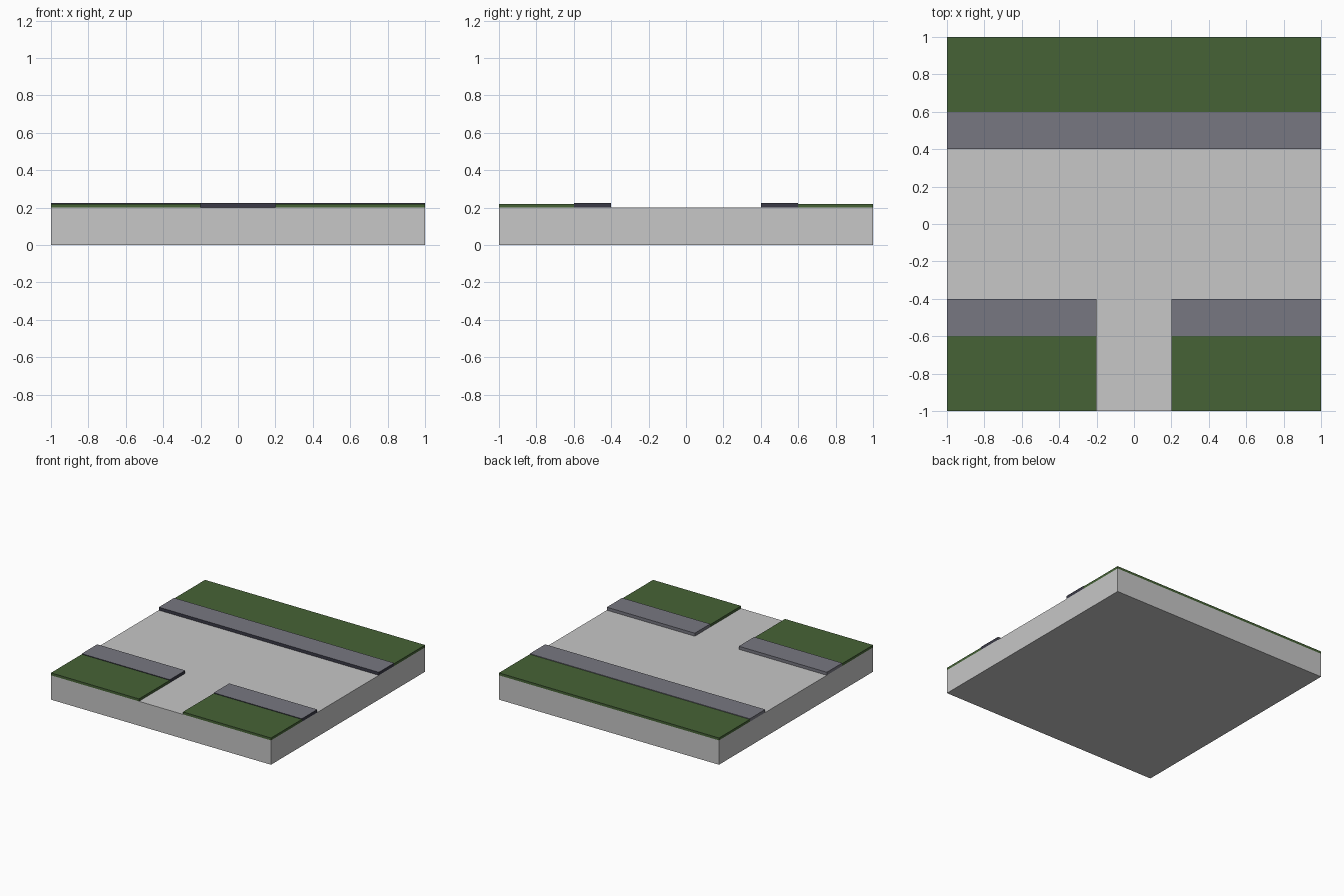
import bpy
import bmesh

if "Cube" in bpy.data.objects:
    bpy.data.objects.remove(bpy.data.objects["Cube"])


def material(name, r, g, b):
    m = bpy.data.materials.new(name)
    m.diffuse_color = (r, g, b, 1.0)
    m.use_nodes = True
    m.node_tree.nodes["Principled BSDF"].inputs["Base Color"].default_value = m.diffuse_color
    return m


road_grey = material("road_grey", 0.57, 0.57, 0.57)
paving_grey = material("paving_grey", 0.185, 0.185, 0.22)
kerb_dark = material("kerb_dark", 0.042, 0.042, 0.062)
grass_green = material("grass_green", 0.061, 0.124, 0.037)


def block(name, x, y, z, mats):
    """Box from (min, max) ranges; a second material goes on its front and right sides."""
    bm = bmesh.new()
    bmesh.ops.create_cube(bm, size=1.0)
    for v in bm.verts:
        for i, (lo, hi) in enumerate((x, y, z)):
            v.co[i] = hi if v.co[i] > 0 else lo
    bm.normal_update()
    if len(mats) > 1:
        for f in bm.faces:
            if f.normal.y < -0.5 or f.normal.x > 0.5:
                f.material_index = 1
    mesh = bpy.data.meshes.new(name)
    bm.to_mesh(mesh)
    bm.free()
    for m in mats:
        mesh.materials.append(m)
    obj = bpy.data.objects.new(name, mesh)
    bpy.context.collection.objects.link(obj)
    return obj


ROAD, GRASS, PAVING = 0.20, 0.22, 0.225

# Road slab
block("road_slab", (-1, 1), (-1, 1), (0, ROAD), [road_grey])

# Pavement and lawn strips: one along the back, two beside the front side road
for label, x, side in (("back", (-1, 1), 1),
                       ("front_left", (-1, -0.2), -1),
                       ("front_right", (0.2, 1), -1)):
    block(label + "_pavement", x, sorted((0.4 * side, 0.6 * side)),
          (ROAD, PAVING), [paving_grey, kerb_dark])
    block(label + "_lawn", x, sorted((0.6 * side, 1.0 * side)),
          (ROAD, GRASS), [grass_green])
